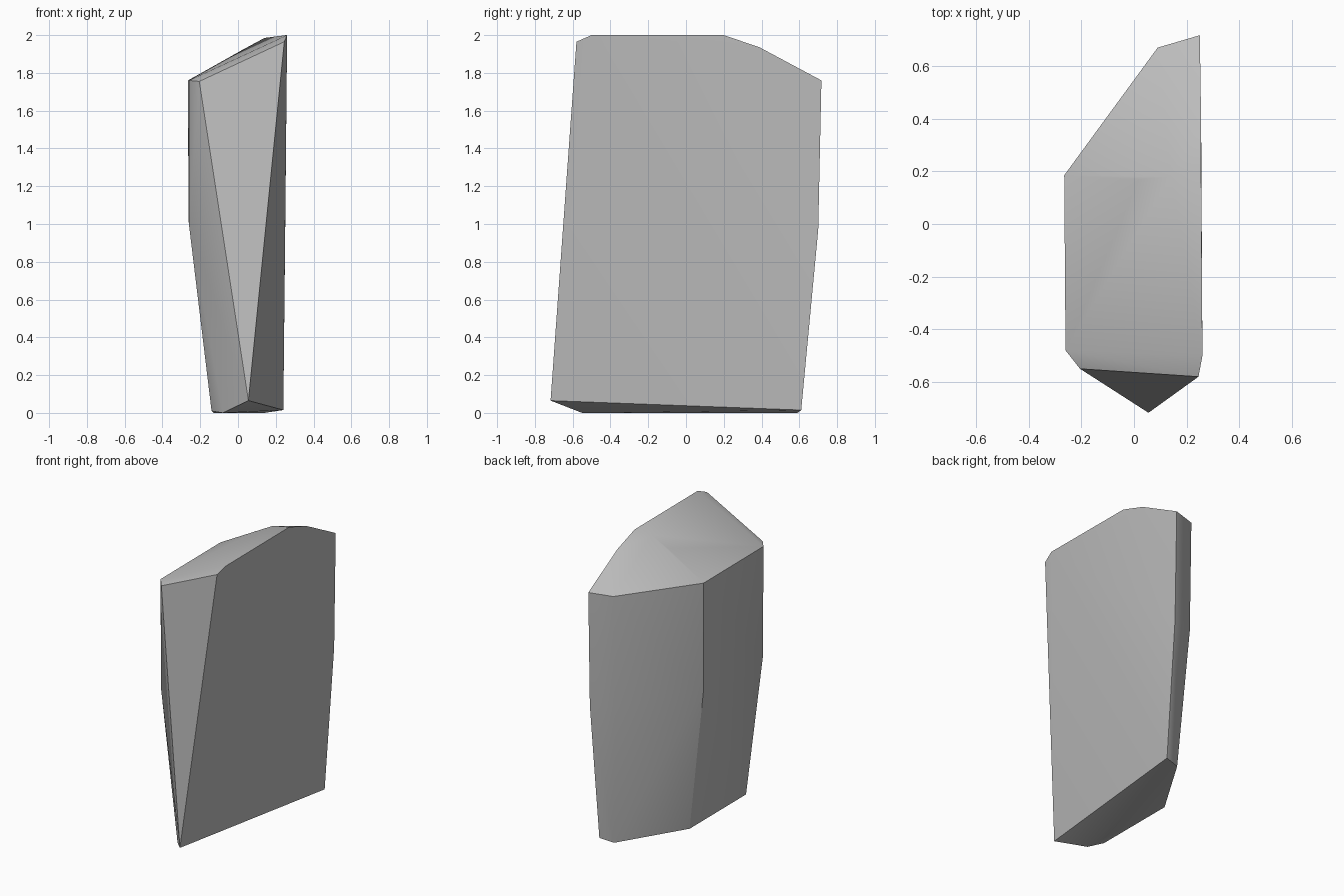
import bpy
import bmesh
import math

cube = bpy.data.objects.get("Cube")
if cube:
    bpy.data.objects.remove(cube, do_unlink=True)

# Corner points of the rock slab, by level
crown = [(.245, -.58, 1.965), (.26, -.50, 2), (.255, .20, 2), (.255, .39, 1.935),
         (.14, .18, 1.985), (.02, .17, 1.92)]
shoulder = [(.25, .717, 1.76), (.09, .67, 1.757), (-.265, .185, 1.76),
            (-.26, -.48, 1.76), (-.205, -.55, 1.755)]
waist = [(.25, .70, .97), (.09, .655, .98), (-.262, .18, 1.02), (-.26, -.475, 1)]
foot = [(.24, .61, .015), (.14, .59, 0), (-.13, .145, 0), (-.14, -.46, .01),
        (-.08, -.55, 0), (.055, -.717, .065)]

bm = bmesh.new()
for point in crown + shoulder + waist + foot:
    bm.verts.new(point)
hull = bmesh.ops.convex_hull(bm, input=bm.verts)
loose = set(hull["geom_interior"] + hull["geom_unused"])
bmesh.ops.delete(bm, geom=[v for v in loose if isinstance(v, bmesh.types.BMVert)],
                 context="VERTS")
bmesh.ops.recalc_face_normals(bm, faces=bm.faces)


def on_rear_arris(v):
    return v.co.x < -.1 and .1 < v.co.y < .2


def on_front_facet(v):
    return v.co.y < -.54 and v.co.z < 1.98


# Soft faces, with crisp arrises where the planes turn hard
for face in bm.faces:
    face.smooth = True
for edge in bm.edges:
    turn = edge.calc_face_angle(0)
    rear = all(on_rear_arris(v) for v in edge.verts)
    front = all(on_front_facet(v) for v in edge.verts)
    edge.smooth = not (turn > math.radians(42) or rear or (front and turn > .2))

mesh = bpy.data.meshes.new("rock_slab")
bm.to_mesh(mesh)
bm.free()
rock = bpy.data.objects.new("rock_slab", mesh)
bpy.context.collection.objects.link(rock)

# Stone colour
stone = bpy.data.materials.new("grey_stone")
stone.use_nodes = True
colour = (.5, .5, .5, 1)
stone.diffuse_color = colour
stone.node_tree.nodes["Principled BSDF"].inputs["Base Color"].default_value = colour
mesh.materials.append(stone)
